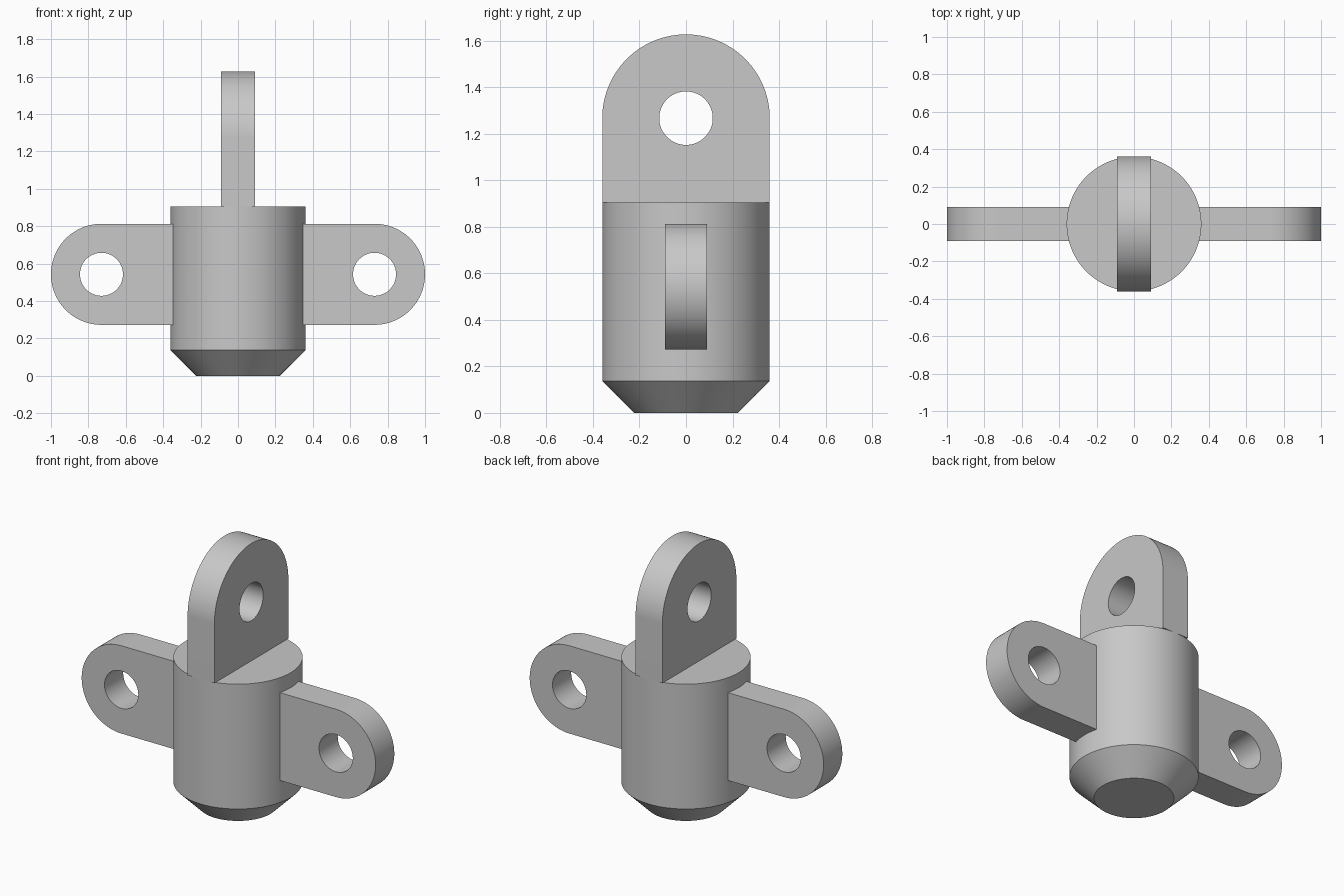
import bpy
import bmesh
from math import sin, cos, pi
from mathutils import Vector

cube = bpy.data.objects.get("Cube")
if cube:
    bpy.data.objects.remove(cube, do_unlink=True)

GREY = (0.58, 0.58, 0.58, 1)
BODY_R, BODY_TOP, CHAMFER = 0.36, 0.905, 0.137
HALF_THICK, HOLE_R = 0.091, 0.115

metal = bpy.data.materials.new("light grey metal")
metal.use_nodes = True
metal.diffuse_color = GREY
metal.node_tree.nodes["Principled BSDF"].inputs["Base Color"].default_value = GREY


def finish(bm, name):
    """Turn a bmesh into a smooth-shaded object that keeps its sharp edges."""
    bmesh.ops.recalc_face_normals(bm, faces=bm.faces)
    mesh = bpy.data.meshes.new(name)
    bm.to_mesh(mesh)
    bm.free()
    mesh.materials.append(metal)
    obj = bpy.data.objects.new(name, mesh)
    bpy.context.collection.objects.link(obj)
    bpy.ops.object.select_all(action='DESELECT')
    obj.select_set(True)
    bpy.context.view_layer.objects.active = obj
    bpy.ops.object.shade_smooth_by_angle()
    return obj


def make_body(segments=128):
    """Round body with a chamfered foot, made of stacked rings."""
    bm = bmesh.new()
    rings = []
    for r, z in ((BODY_R - CHAMFER, 0), (BODY_R, CHAMFER), (BODY_R, BODY_TOP)):
        rings.append([bm.verts.new((r * cos(2 * pi * i / segments),
                                    r * sin(2 * pi * i / segments), z))
                      for i in range(segments)])
    for low, high in zip(rings, rings[1:]):
        for i in range(segments):
            j = (i + 1) % segments
            bm.faces.new((low[i], low[j], high[j], high[i]))
    bm.faces.new(rings[0])
    bm.faces.new(rings[-1])
    return finish(bm, "body")


def make_lug(name, origin, out, across, radius, start, centre, segments=64):
    """Round-ended plate with an eye, reaching from start along the out axis."""
    out, across = Vector(out), Vector(across)
    normal = out.cross(across)
    outline = [(start, -radius)]
    for i in range(segments + 1):
        a = -pi / 2 + pi * i / segments
        outline.append((centre + radius * cos(a), radius * sin(a)))
    outline.append((start, radius))
    eye = [(centre + HOLE_R * cos(2 * pi * i / segments),
            HOLE_R * sin(2 * pi * i / segments)) for i in range(segments)]

    bm = bmesh.new()
    for loop in (outline, eye):
        verts = [bm.verts.new(Vector(origin) + out * u + across * v - normal * HALF_THICK)
                 for u, v in loop]
        for a, b in zip(verts, verts[1:] + verts[:1]):
            bm.edges.new((a, b))
    bmesh.ops.triangle_fill(bm, edges=bm.edges[:], use_beauty=True)
    plate = bmesh.ops.extrude_face_region(bm, geom=bm.faces[:], use_keep_orig=True)
    moved = [g for g in plate["geom"] if isinstance(g, bmesh.types.BMVert)]
    bmesh.ops.translate(bm, verts=moved, vec=normal * 2 * HALF_THICK)
    return finish(bm, name)


make_body()

# Upright lug on top, as wide as the body
make_lug("top_lug", (0, 0, 0), (0, 0, 1), (0, 1, 0), BODY_R, BODY_TOP, 1.267)

# Mirrored side lugs, rooted just inside the body wall
for side, sign in (("left", 1), ("right", -1)):
    make_lug(side + "_lug", (0, 0, 0.543), (sign, 0, 0), (0, 0, 1), 0.27, 0.34, 0.73)
